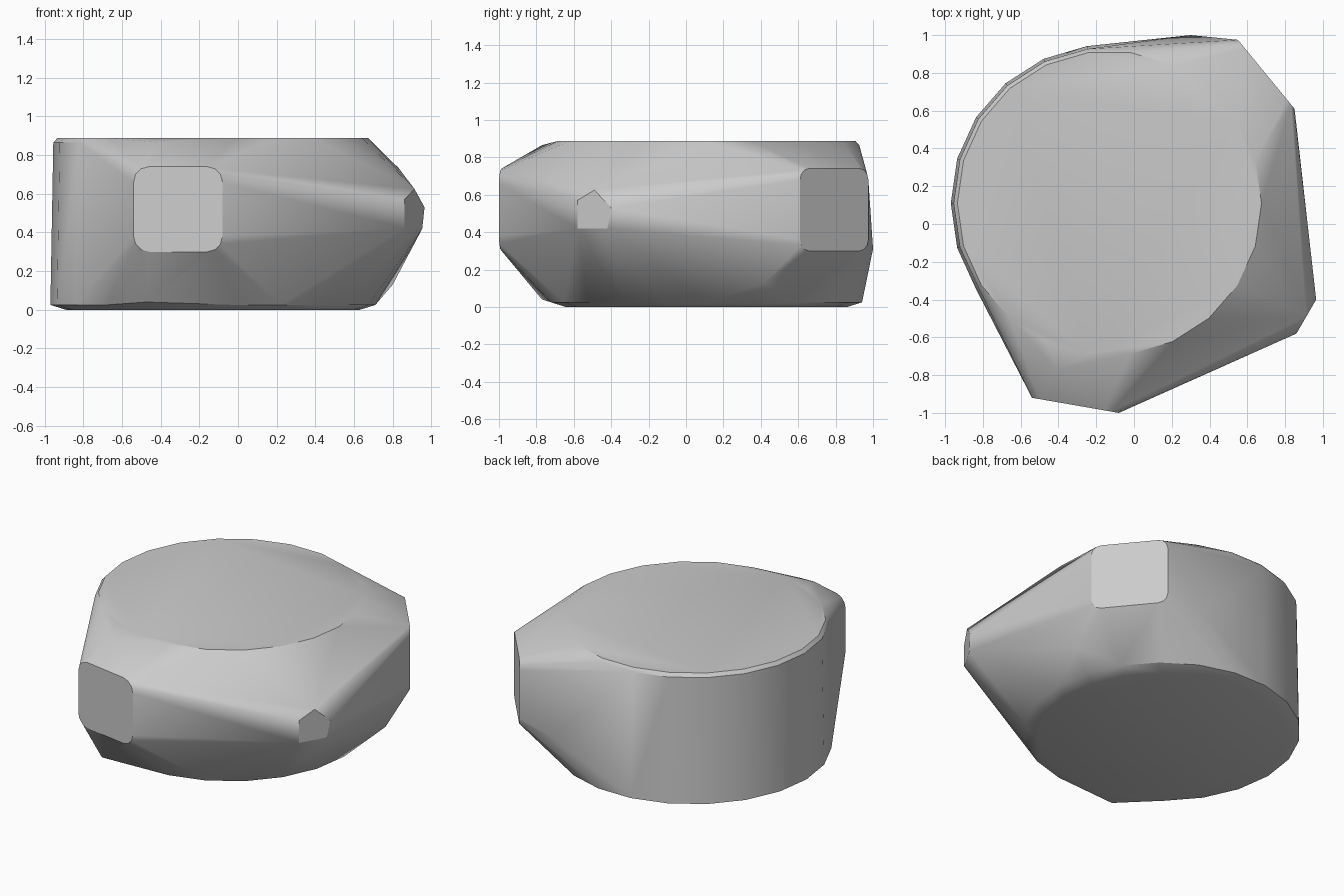
import bpy, bmesh, math
from mathutils import Vector

cube = bpy.data.objects.get("Cube")
if cube:
    bpy.data.objects.remove(cube, do_unlink=True)

AXIS = Vector((-0.13, 0.11, 0))
SIDES = 22


def ring(radius, z):
    """Circle of points around the drum axis."""
    return [AXIS + Vector((radius * math.cos(a), radius * math.sin(a), z))
            for a in (math.tau * i / SIDES for i in range(SIDES))]


def rounded_pad(start, end, low, high, corner):
    """Upright square with rounded corners, spanning two plan points."""
    a, b = Vector(start), Vector(end)
    along = (b - a).normalized()
    half_w, half_h = (b - a).length / 2, (high - low) / 2
    middle = (a + b) / 2 + Vector((0, 0, (low + high) / 2))
    points = []
    for quarter in range(4):
        turn = math.pi / 2 * quarter
        su = 1 if quarter in (0, 3) else -1
        sv = 1 if quarter in (0, 1) else -1
        for step in range(4):
            ang = turn + math.pi / 6 * step
            u = su * (half_w - corner) + corner * math.cos(ang)
            v = sv * (half_h - corner) + corner * math.sin(ang)
            points.append(middle + along * u + Vector((0, 0, v)))
    return points


# Drum: flat floor and top, each with a narrow sloped rim
points = ring(0.76, 0) + ring(0.84, 0.025) + ring(0.825, 0.865) + ring(0.805, 0.887)

# Square pads at the front and the back corner
points += rounded_pad((-0.54, -0.92, 0), (-0.08, -1.0, 0), 0.30, 0.74, 0.08)
points += rounded_pad((0.85, 0.61, 0), (0.55, 0.975, 0), 0.30, 0.74, 0.06)

# Small five-sided tip on the side
tip = [(-0.58, 0.42), (-0.42, 0.42), (-0.40, 0.53), (-0.49, 0.625), (-0.58, 0.57)]
points += [Vector((0.86 + 0.58 * (y + 0.58), y, z)) for y, z in tip]

# Single corners where the shell bulges
points += [Vector(p) for p in ((0.30, 1.0, 0.31), (0.80, 0.42, 0.13),
                               (-0.41, -0.77, 0.865), (-0.47, -0.77, 0.04))]

# Shell stretched around all the parts
bm = bmesh.new()
for p in points:
    bm.verts.new(p)
hull = bmesh.ops.convex_hull(bm, input=bm.verts[:])
loose = [v for v in bm.verts if not v.link_faces]
bmesh.ops.delete(bm, geom=loose, context='VERTS')
bmesh.ops.dissolve_limit(bm, angle_limit=math.radians(0.5),
                         verts=bm.verts[:], edges=bm.edges[:])
bmesh.ops.recalc_face_normals(bm, faces=bm.faces[:])
mesh = bpy.data.meshes.new("shell")
bm.to_mesh(mesh)
bm.free()
shell = bpy.data.objects.new("shell", mesh)
bpy.context.collection.objects.link(shell)

# Plain grey surface
grey = bpy.data.materials.new("plain grey")
grey.use_nodes = True
colour = (0.6, 0.6, 0.6, 1)
grey.diffuse_color = colour
grey.node_tree.nodes["Principled BSDF"].inputs["Base Color"].default_value = colour
mesh.materials.append(grey)

# Smooth sides, sharp edges around the flats
bpy.ops.object.select_all(action='DESELECT')
shell.select_set(True)
bpy.context.view_layer.objects.active = shell
bpy.ops.object.shade_smooth_by_angle(angle=math.radians(30))
